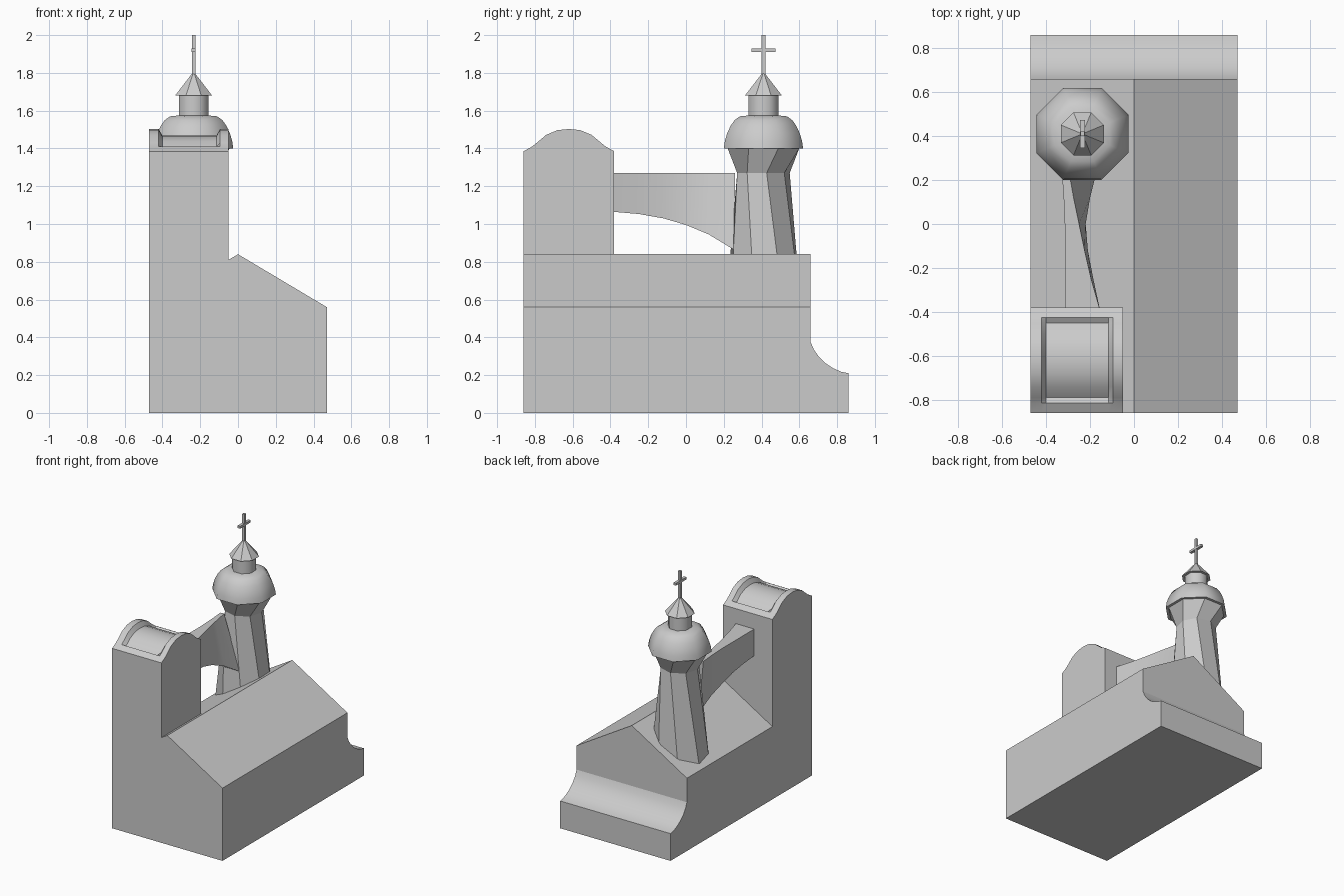
import bpy, bmesh, math

if "Cube" in bpy.data.objects:
    bpy.data.objects.remove(bpy.data.objects["Cube"])


def make(name, verts, faces, smooth=None):
    me = bpy.data.meshes.new(name)
    me.from_pydata(verts, [], faces)
    bm = bmesh.new()
    bm.from_mesh(me)
    bmesh.ops.recalc_face_normals(bm, faces=bm.faces)
    bm.to_mesh(me)
    bm.free()
    ob = bpy.data.objects.new(name, me)
    bpy.context.collection.objects.link(ob)
    if smooth:
        bpy.ops.object.select_all(action='DESELECT')
        bpy.context.view_layer.objects.active = ob
        ob.select_set(True)
        bpy.ops.object.shade_smooth_by_angle(angle=math.radians(smooth))
    return ob


def loft(name, rings, smooth=None):
    """Skin closed rings of equal length and cap both ends."""
    n = len(rings[0])
    verts = [p for r in rings for p in r]
    faces = [(k * n + i, k * n + (i + 1) % n, (k + 1) * n + (i + 1) % n, (k + 1) * n + i)
             for k in range(len(rings) - 1) for i in range(n)]
    last = (len(rings) - 1) * n
    faces += [tuple(range(n)), tuple(range(last, last + n))]
    return make(name, verts, faces, smooth)


CX, CY = -0.235, 0.41


def octagon(r, z, deg=22.5):
    return [(CX + r * math.cos(math.radians(deg + 45 * i)),
             CY + r * math.sin(math.radians(deg + 45 * i)), z) for i in range(8)]


def box(name, c, s):
    rings = [[(c[0] + a * s[0] / 2, c[1] + b * s[1] / 2, c[2] + k * s[2] / 2)
              for a, b in ((-1, -1), (1, -1), (1, 1), (-1, 1))] for k in (-1, 1)]
    return loft(name, rings)


# gabled main hall
gable = [(-0.47, 0), (0.47, 0), (0.47, 0.56), (0, 0.84), (-0.47, 0.56)]
loft("hall", [[(x, y, z) for x, z in gable] for y in (-0.86, 0.66)])

# rear plinth with concave top
cove = [(0.66, 0), (0.86, 0), (0.86, 0.21), (0.82, 0.218), (0.78, 0.236), (0.74, 0.262),
        (0.705, 0.295), (0.677, 0.335), (0.66, 0.375)]
loft("rear_plinth", [[(x, y, z) for y, z in cove] for x in (-0.47, 0.47)], 30)

# square tower: curved top with sunken panel, then straight walls
xs = [-0.47, -0.42, -0.40, -0.115, -0.095, -0.05]
prof = [(-0.86, 1.385), (-0.815, 1.41), (-0.79, 1.43), (-0.74, 1.472), (-0.68, 1.497), (-0.62, 1.503),
        (-0.56, 1.497), (-0.50, 1.472), (-0.45, 1.43), (-0.425, 1.41), (-0.38, 1.385)]
nx, ny = len(xs), len(prof)
verts = [(x, y, z - (0.035 if 1 < i < nx - 2 and 1 < j < ny - 2 else 0))
         for j, (y, z) in enumerate(prof) for i, x in enumerate(xs)]
faces = [(j * nx + i, j * nx + i + 1, (j + 1) * nx + i + 1, (j + 1) * nx + i)
         for j in range(ny - 1) for i in range(nx - 1)]
rim = ([i for i in range(nx)] + [j * nx + nx - 1 for j in range(1, ny)]
       + [(ny - 1) * nx + i for i in range(nx - 2, -1, -1)] + [j * nx for j in range(ny - 2, 0, -1)])
base = len(verts)
verts += [(verts[i][0], verts[i][1], 0.5) for i in rim]
m = len(rim)
faces += [(rim[i], rim[(i + 1) % m], base + (i + 1) % m, base + i) for i in range(m)]
faces.append(tuple(range(base, base + m)))
make("square_tower", verts, faces, 35)

# twisted linking arch: y, top left x, top right x, bottom left x, bottom right x, bottom z
link = [(-0.39, -.315, -.155, -.315, -.155, 1.065), (-0.25, -.315, -.195, -.315, -.185, 1.053),
        (-0.12, -.315, -.225, -.312, -.21, 1.03), (0, -.315, -.25, -.31, -.22, .995),
        (0.12, -.32, -.275, -.30, -.20, .945), (0.26, -.33, -.30, -.29, -.165, .86)]
loft("linking_arch", [[(a, y, 1.27), (b, y, 1.27), (d, y, zb), (c, y, zb)]
                      for y, a, b, c, d, zb in link], 30)

# twisted octagonal turret and flare below the dome
loft("turret_shaft", [octagon(0.205, 0.55, 32), octagon(0.14, 1.27, 7)])
loft("turret_flare", [octagon(0.14, 1.27, 7), octagon(0.205, 1.40, 22.5)])

# dome, drum and little roof
dome = [(0.227, 1.40), (0.221, 1.44), (0.208, 1.48), (0.188, 1.52), (0.165, 1.55), (0.135, 1.57), (0.08, 1.575)]
loft("dome", [octagon(r, z) for r, z in dome], 50)
loft("drum", [octagon(0.085, 1.56), octagon(0.085, 1.69)], 50)
loft("spire_roof", [octagon(0.106, 1.68), octagon(0.006, 1.80)])

# cross
box("cross_post", (CX, CY, 1.89), (0.018, 0.02, 0.22))
box("cross_bar", (CX, CY, 1.92), (0.022, 0.127, 0.018))
